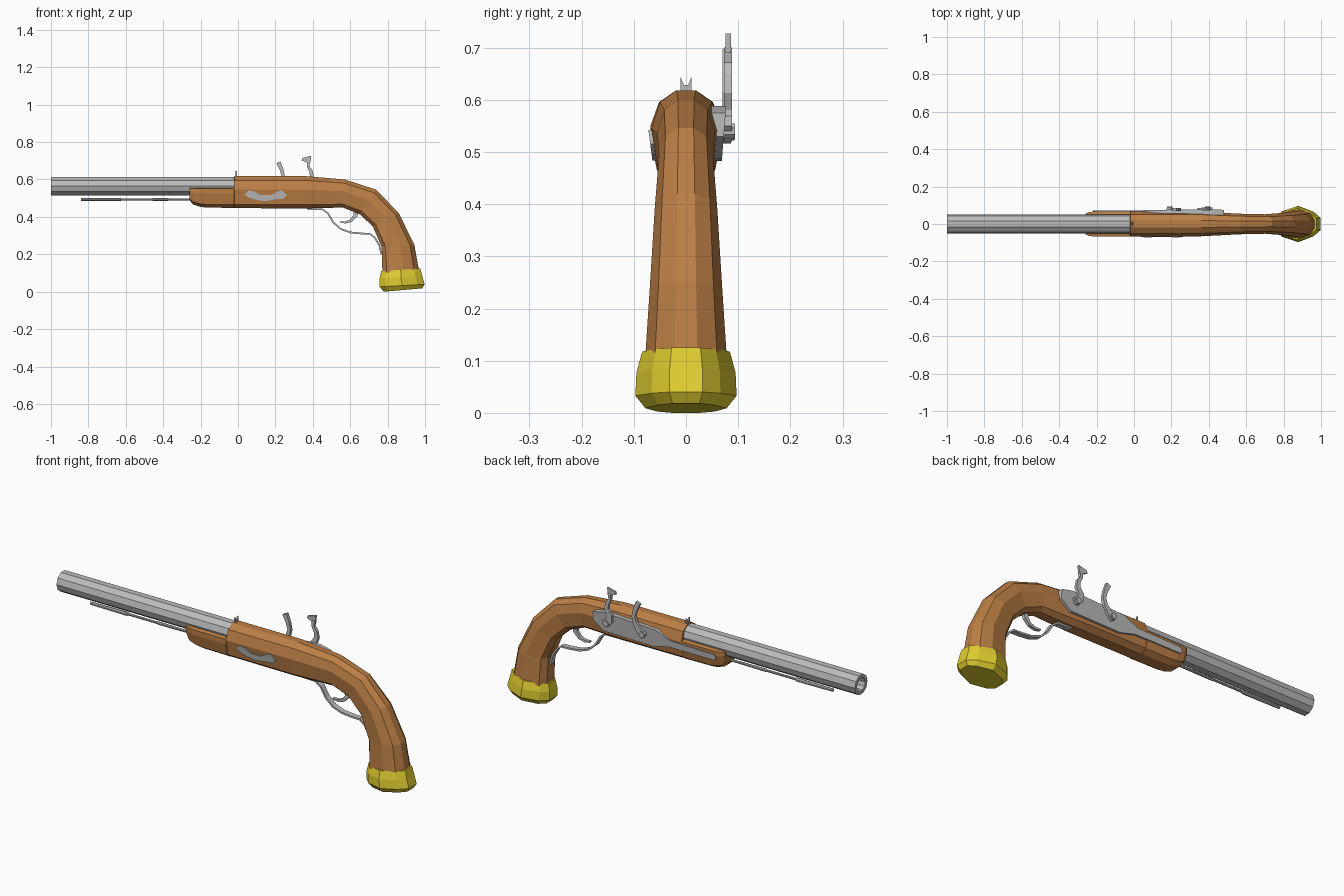
import bpy, bmesh, math
from mathutils import Vector


def material(name, color):
    m = bpy.data.materials.new(name)
    m.diffuse_color = (*color, 1)
    return m


wood = material("wood", (0.50, 0.21, 0.06))
brass = material("brass", (0.75, 0.62, 0.03))
steel = material("steel", (0.50, 0.50, 0.50))


def finish(name, bm, mat):
    bmesh.ops.recalc_face_normals(bm, faces=bm.faces)
    me = bpy.data.meshes.new(name)
    bm.to_mesh(me)
    bm.free()
    me.materials.append(mat)
    ob = bpy.data.objects.new(name, me)
    bpy.context.collection.objects.link(ob)
    return ob


def skin(name, rings, mat, closed=False):
    """Bridge equal-sized rings of points; cap the ends or join last to first."""
    bm = bmesh.new()
    vs = [[bm.verts.new(p) for p in r] for r in rings]
    n = len(vs[0])
    pairs = list(zip(vs, vs[1:])) + ([(vs[-1], vs[0])] if closed else [])
    for a, b in pairs:
        for i in range(n):
            j = (i + 1) % n
            bm.faces.new((a[i], a[j], b[j], b[i]))
    if not closed:
        bm.faces.new(vs[0])
        bm.faces.new(vs[-1])
    return finish(name, bm, mat)


def section(ring, profile):
    """Mirrored cross-section between a bottom and a top point in the xz plane."""
    bx, bz, tx, tz, w = ring
    half = [(bx + (tx - bx) * t, w * f, bz + (tz - bz) * t) for t, f in profile]
    return half + [(x, -y, z) for x, y, z in reversed(half)]


def plate(name, outline, y0, y1, lean=0.0):
    """Flat plate drawn in xz, leaning with the side of the stock."""
    rings = [[(x, y + (z - 0.55) * lean, z) for x, z in outline] for y in (y0, y1)]
    return skin(name, rings, steel)


def strip(name, path, y0, y1):
    """Ribbon swept along (x, z, thickness) points."""
    rings = []
    for i, (x, z, h) in enumerate(path):
        a, b = path[max(i - 1, 0)], path[min(i + 1, len(path) - 1)]
        d = Vector((b[0] - a[0], b[1] - a[1])).normalized() * h / 2
        p, q = (x - d.y, z + d.x), (x + d.y, z - d.x)
        rings.append([(p[0], y0, p[1]), (p[0], y1, p[1]), (q[0], y1, q[1]), (q[0], y0, q[1])])
    return skin(name, rings, steel)


def lathe_x(name, stations, z, n, y=0.0, closed=False):
    """Faceted turning around an x-parallel axis from (x, radius) stations."""
    ang = [2 * math.pi * (i + 0.5) / n + math.pi / 2 for i in range(n)]
    return skin(name, [[(x, y + r * math.cos(a), z + r * math.sin(a)) for a in ang]
                       for x, r in stations], steel, closed)


def boss(name, x, z, r, y0, y1, n=8):
    ang = [2 * math.pi * (i + 0.5) / n for i in range(n)]
    return plate(name, [(x + r * math.cos(a), z + r * math.sin(a)) for a in ang], y0, y1)


# Wooden stock: fore-end, step behind the barrel, neck and curved grip
fore = [(0, 0.45), (0.16, 0.82), (0.7, 1), (0.95, 1), (1, 0.7)]
body = [(0, 0.40), (0.12, 0.82), (0.58, 1), (0.87, 0.76), (1, 0.28)]
fore_rings = [(-0.26, 0.49, -0.26, 0.556, 0.055), (-0.24, 0.466, -0.24, 0.556, 0.064),
              (-0.20, 0.453, -0.20, 0.556, 0.068), (-0.17, 0.45, -0.17, 0.556, 0.068),
              (-0.022, 0.448, -0.022, 0.556, 0.068)]
body_rings = [(-0.02, 0.447, -0.02, 0.618, 0.068), (0.34, 0.445, 0.36, 0.618, 0.066),
              (0.56, 0.45, 0.57, 0.60, 0.055), (0.65, 0.415, 0.738, 0.546, 0.052),
              (0.72, 0.35, 0.86, 0.42, 0.06), (0.768, 0.24, 0.943, 0.25, 0.069),
              (0.772, 0.10, 0.967, 0.115, 0.078)]
skin("stock", [section(r, fore) for r in fore_rings] + [section(r, body) for r in body_rings], wood)

# Brass butt cap
cap = [(0, 0.33), (0.14, 0.7), (0.5, 1), (0.84, 0.68), (1, 0.33)]
skin("butt_cap", [section(r, cap) for r in [
    (0.765, 0.11, 0.975, 0.125, 0.084), (0.757, 0.07, 0.985, 0.085, 0.095),
    (0.757, 0.026, 0.998, 0.04, 0.097), (0.78, 0.0, 0.985, 0.018, 0.078)]], brass)

# Hollow faceted barrel and the ramrod under it
lathe_x("barrel", [(-1, 0.052), (-0.02, 0.052), (-0.02, 0.034), (-1, 0.034)], 0.565, 10, closed=True)
lathe_x("ramrod", [(-0.84, 0.008), (-0.63, 0.01), (-0.625, 0.006), (-0.46, 0.006),
                   (-0.455, 0.008), (-0.24, 0.006)], 0.493, 8)

# Rear sight with a V notch
skin("rear_sight", [[(x, -0.011, 0.612), (x, 0.011, 0.612), (x, 0.011, 0.645),
                     (x, 0.004, 0.628), (x, -0.004, 0.628), (x, -0.011, 0.645)]
                    for x in (-0.014, -0.006)], steel)

# Lock plate on one side, small ornament plate on the other
plate("lock_plate", [(0.48, 0.575), (0.48, 0.53), (0.42, 0.487), (0.14, 0.483), (0.05, 0.505),
                     (-0.21, 0.505), (-0.22, 0.52), (-0.21, 0.535), (0.04, 0.54),
                     (0.12, 0.575), (0.42, 0.588)], 0.045, 0.074, 0.08)
plate("side_plate", [(0.035, 0.52), (0.06, 0.542), (0.09, 0.535), (0.12, 0.516), (0.175, 0.516),
                     (0.21, 0.535), (0.235, 0.542), (0.262, 0.515), (0.24, 0.495), (0.20, 0.494),
                     (0.15, 0.484), (0.10, 0.49), (0.06, 0.503)], -0.073, -0.05, -0.13)

# Hammer with jaw
strip("hammer", [(0.405, 0.535, 0.04), (0.378, 0.56, 0.036), (0.378, 0.585, 0.03),
                 (0.395, 0.615, 0.022), (0.39, 0.645, 0.018), (0.375, 0.67, 0.014),
                 (0.377, 0.70, 0.018)], 0.073, 0.088)
plate("hammer_jaw", [(0.34, 0.703), (0.345, 0.715), (0.39, 0.727), (0.388, 0.69), (0.368, 0.69)],
      0.076, 0.086)
boss("hammer_screw", 0.395, 0.54, 0.016, 0.07, 0.094)

# Frizzen
strip("frizzen", [(0.185, 0.53, 0.036), (0.21, 0.55, 0.032), (0.232, 0.58, 0.022),
                  (0.242, 0.615, 0.018), (0.234, 0.65, 0.02), (0.216, 0.692, 0.025)], 0.07, 0.086)
boss("frizzen_screw", 0.19, 0.537, 0.016, 0.07, 0.093)

# Trigger guard and trigger
strip("trigger_guard", [(x, z, 0.009) for x, z in [
    (0.37, 0.443), (0.45, 0.441), (0.48, 0.42), (0.51, 0.37), (0.55, 0.335), (0.60, 0.317),
    (0.66, 0.311), (0.705, 0.31), (0.73, 0.29), (0.755, 0.25), (0.767, 0.20)]], -0.014, 0.014)
strip("trigger", [(0.635, 0.45, 0.03), (0.627, 0.405, 0.022), (0.605, 0.38, 0.016),
                  (0.575, 0.37, 0.011), (0.545, 0.373, 0.007)], -0.008, 0.008)
